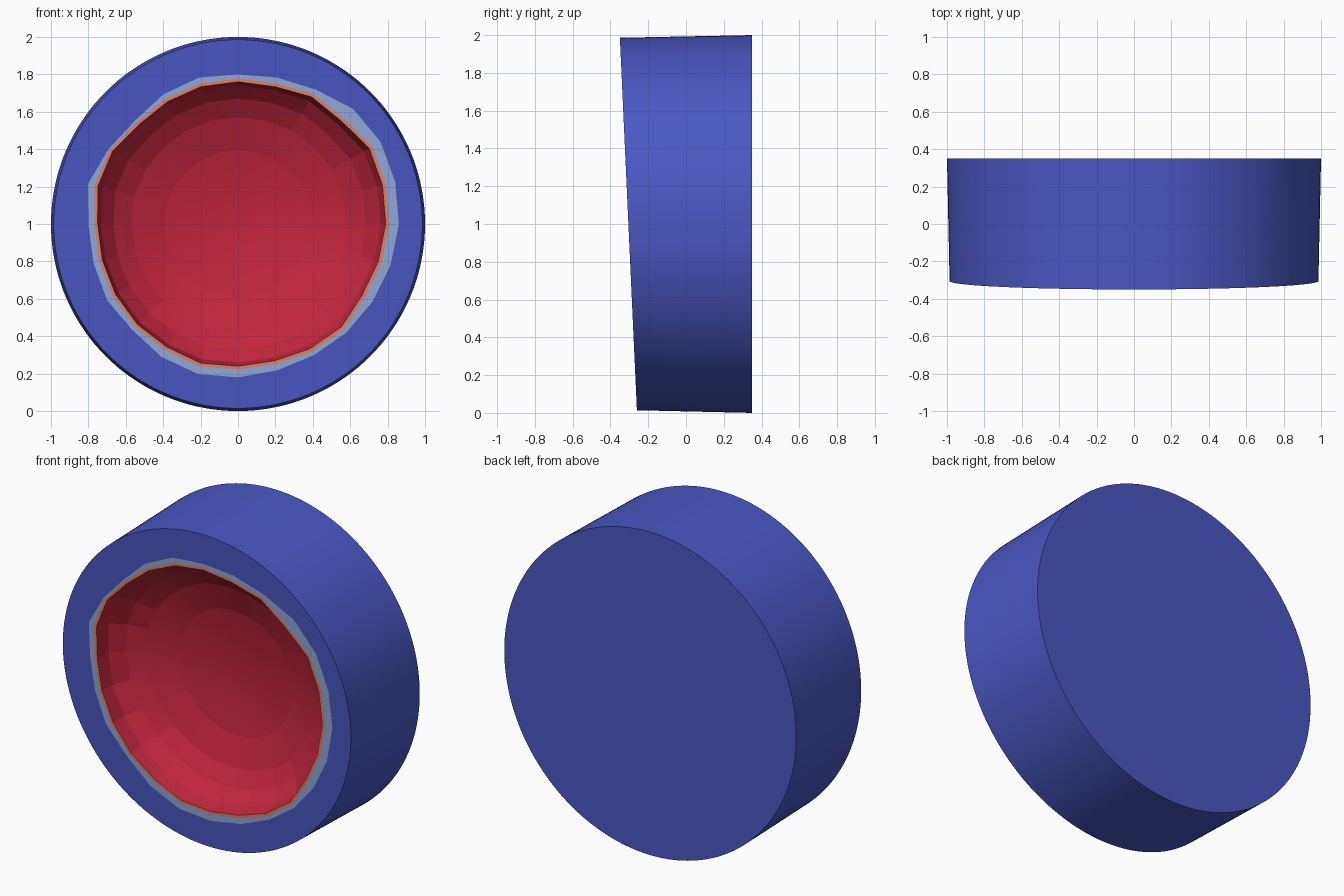
import bpy, bmesh, math

if "Cube" in bpy.data.objects:
    bpy.data.objects.remove(bpy.data.objects["Cube"])

def mat(name, srgb):
    m = bpy.data.materials.new(name)
    lin = [((c / 255 + 0.055) / 1.055) ** 2.4 for c in srgb]
    m.diffuse_color = (*lin, 1)
    m.use_nodes = True
    m.node_tree.nodes["Principled BSDF"].inputs["Base Color"].default_value = m.diffuse_color
    return m

mats = [mat("blue", (73, 88, 196)), mat("pale blue", (147, 171, 220)),
        mat("orange", (228, 130, 102)), mat("crimson", (196, 38, 60))]

def face_y(z):
    # slanted front plane
    return -0.26 - 0.09 * (z - 0.015) / 1.97

# uneven crater outlines, 24 radii counted from +x towards +z
outer = [.86, .87, .88, .87, .83, .81, .80, .81, .80, .78, .80, .83,
         .80, .80, .81, .80, .82, .83, .82, .81, .81, .82, .83, .845]
rim = [.79, .80, .81, .78, .785, .76, .76, .76, .755, .75, .775, .776,
       .75, .75, .755, .76, .76, .77, .76, .757, .77, .78, .765, .776]

bm = bmesh.new()
N, K = 144, 24

def ring(radii, depth=0.0):
    vs, n = [], len(radii)
    for i, r in enumerate(radii):
        a = 2 * math.pi * i / n
        z = 1 + r * math.sin(a)
        vs.append(bm.verts.new((r * math.cos(a), face_y(z) + depth, z)))
    return vs

def bridge(a, b, mi, smooth=False):
    n = len(a)
    for i in range(n):
        j = (i + 1) % n
        f = bm.faces.new((a[i], a[j], b[j], b[i]))
        f.material_index, f.smooth = mi, smooth

# drum: back disc, tapered wall, flat slanted front
back = []
for i in range(N):
    a = 2 * math.pi * i / N
    back.append(bm.verts.new((math.cos(a), 0.35, 1 + math.sin(a))))
front = ring([0.986] * N)
bm.faces.new(back)
bridge(back, front, 0, True)
rings = [ring(outer), ring([r + 0.018 for r in rim]), ring(rim)]
s = N // K
for i in range(K):
    j = (i + 1) % K
    edge = [front[(i * s + k) % N] for k in range(s + 1)]
    bm.faces.new(edge + [rings[0][j], rings[0][i]])
bridge(rings[0], rings[1], 1)
bridge(rings[1], rings[2], 2)

# faceted bowl
prev = rings[2]
D = 0.33
for t in (75, 60, 47, 30, 15):
    w = math.sin(math.radians(t))
    blend = max(0, (t - 30) / 60)
    cur = ring([(0.79 * (1 - blend) + r * blend) * w for r in rim],
               D * math.cos(math.radians(t)))
    bridge(prev, cur, 3)
    prev = cur
tip = bm.verts.new((0, face_y(1) + D, 1))
for i in range(K):
    f = bm.faces.new((prev[i], prev[(i + 1) % K], tip))
    f.material_index = 3

bmesh.ops.recalc_face_normals(bm, faces=bm.faces)
me = bpy.data.meshes.new("hollowed_drum")
bm.to_mesh(me)
bm.free()
for m in mats:
    me.materials.append(m)
ob = bpy.data.objects.new("hollowed_drum", me)
bpy.context.collection.objects.link(ob)
bpy.context.view_layer.objects.active = ob
ob.select_set(True)
bpy.ops.object.shade_smooth_by_angle(angle=math.radians(8))
